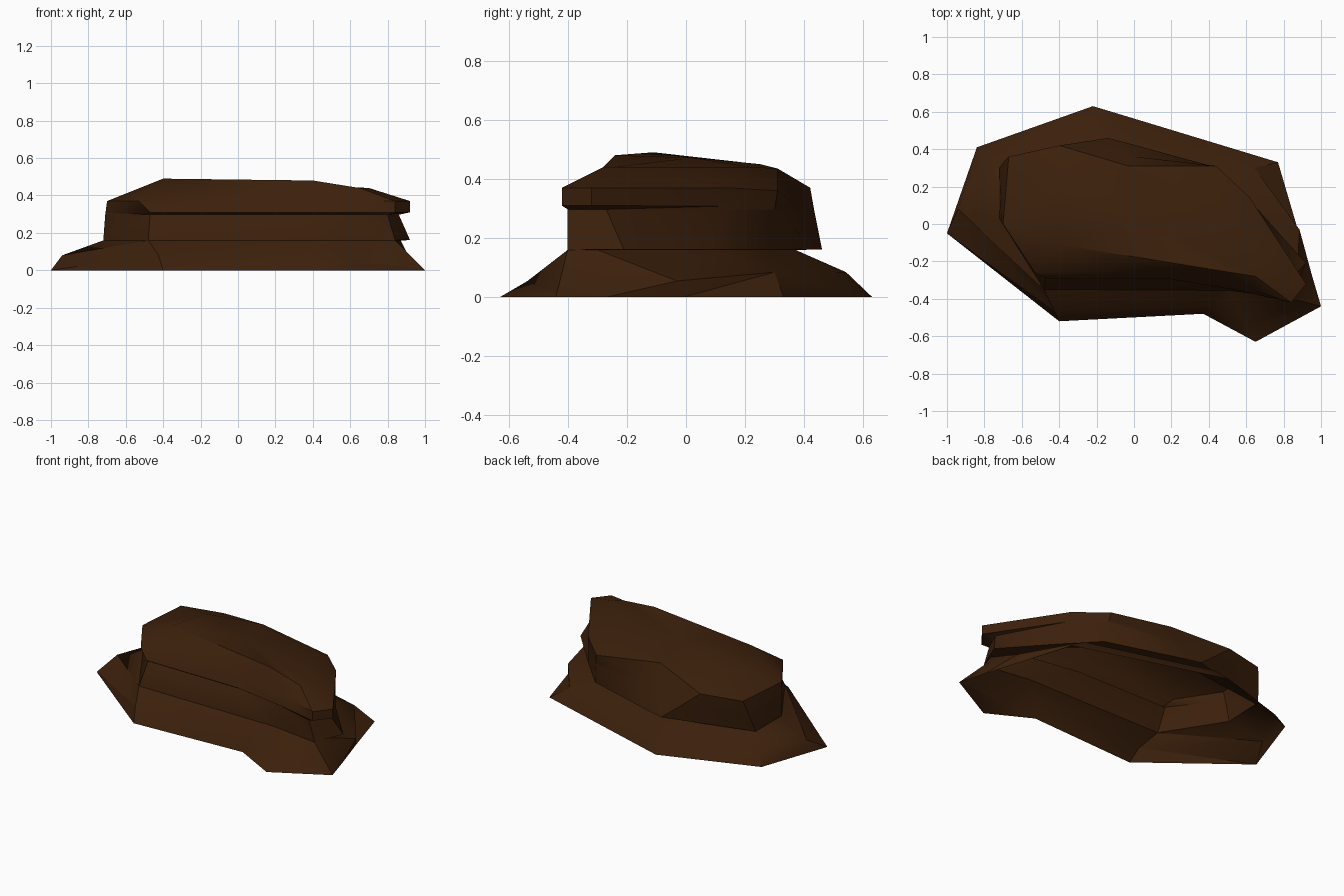
import bpy
import bmesh
from mathutils import Vector

default_cube = bpy.data.objects.get("Cube")
if default_cube:
    bpy.data.objects.remove(default_cube, do_unlink=True)

# Single dark brown stone colour
brown = bpy.data.materials.new("dark brown stone")
brown.use_nodes = True
brown_value = (.045, .0145, .0035, 1)
brown.diffuse_color = brown_value
brown.node_tree.nodes["Principled BSDF"].inputs["Base Color"].default_value = brown_value


def level(outline, height):
    """Turn a flat outline into a ring at one height."""
    return [Vector((x, y, height)) for x, y in outline]


def blend(lower, upper, amount):
    """Ring part of the way between two others."""
    return [a.lerp(b, amount) for a, b in zip(lower, upper)]


def loft(name, rings, peak=None):
    """Skin a stack of closed rings, optionally closing it with a fan."""
    bm = bmesh.new()
    loops = [[bm.verts.new(point) for point in ring] for ring in rings]
    for lower, upper in zip(loops, loops[1:]):
        for i in range(len(lower)):
            j = (i + 1) % len(lower)
            bm.faces.new((lower[i], lower[j], upper[j], upper[i]))
    if peak:
        tip = bm.verts.new(peak)
        last = loops[-1]
        for i in range(len(last)):
            bm.faces.new((last[i], last[(i + 1) % len(last)], tip))
    bmesh.ops.remove_doubles(bm, verts=bm.verts, dist=.001)
    bmesh.ops.triangulate(bm, faces=bm.faces)
    bmesh.ops.recalc_face_normals(bm, faces=bm.faces)
    mesh = bpy.data.meshes.new(name)
    bm.to_mesh(mesh)
    bm.free()
    mesh.materials.append(brown)
    part = bpy.data.objects.new(name, mesh)
    bpy.context.collection.objects.link(part)
    bpy.ops.object.select_all(action="DESELECT")
    part.select_set(True)
    bpy.context.view_layer.objects.active = part
    bpy.ops.object.shade_smooth_by_angle(angle=.6)
    return part


# Outlines run from the right tip, along the front, and round the back
ground = level([(-1, -.05), (-.4, -.52), (.37, -.48), (.65, -.63), (1, -.44), (.95, -.27),
                (.87, -.01), (.77, .33), (-.1, .594), (-.22, .63), (-.84, .41)], 0)
shoulder = level([(-.72, .03), (-.48, -.35), (.48, -.355), (.51, -.355), (.84, -.4), (.87, -.3),
                  (.6, .08), (.4, .24), (-.07, .357), (-.12, .37), (-.71, .29)], .16)
waist = level([(-.72, .03), (-.48, -.35), (.48, -.355), (.51, -.355), (.84, -.4), (.92, -.21),
               (.66, .08), (.47, .28), (-.05, .437), (-.14, .46), (-.72, .3)], .161)
neck = level([(-.71, .01), (-.47, -.27), (.2, -.275), (.58, -.34), (.8, -.4), (.86, -.27),
              (.63, .12), (.45, .3), (-.04, .375), (-.31, .433), (-.69, .34)], .297)
rim = [Vector(p) for p in [
    (-.7, 0, .37), (-.53, -.26, .37), (.2, -.265, .37), (.62, -.35, .37),
    (.84, -.42, .37), (.92, -.32, .37), (.62, .14, .37), (.44, .31, .36),
    (-.03, .31, .435), (-.4, .42, .37), (-.67, .36, .37)]]
crest = [Vector(p) for p in [
    (-.4, -.11, .49), (-.4, -.11, .49), (.4, -.24, .48), (.65, -.28, .44),
    (.65, -.28, .44), (.7, -.24, .44), (.48, .08, .44), (.22, .22, .44),
    (-.03, .305, .436), (-.2, .25, .45), (-.38, .2, .455)]]

# Flared skirt, with a steeper foot and a ridge across the front left bump
foot = blend(ground, shoulder, .34)
for i in (1, 2, 7, 8, 9, 10):
    foot[i].z += .03
foot[0] = Vector((-.94, .08, .08))
foot[4] = ground[4].lerp(shoulder[4], .05)
foot[6] = Vector((.885, -.03, .055))
loft("stone_skirt", [ground, foot, shoulder])

# Upright body, overhanging the skirt at the back
loft("stone_body", [shoulder, waist, neck])

# Cap slab: the lip stands out along the front, flush elsewhere
lip = blend(neck, rim, .15)
for i in (1, 2, 3):
    lip[i] = neck[i] + Vector((0, -.02, .013))
for i in (4, 5):
    lip[i] = Vector((rim[i].x, rim[i].y, .31))
loft("stone_cap", [neck, lip, rim, crest], peak=(.05, .02, .472))
